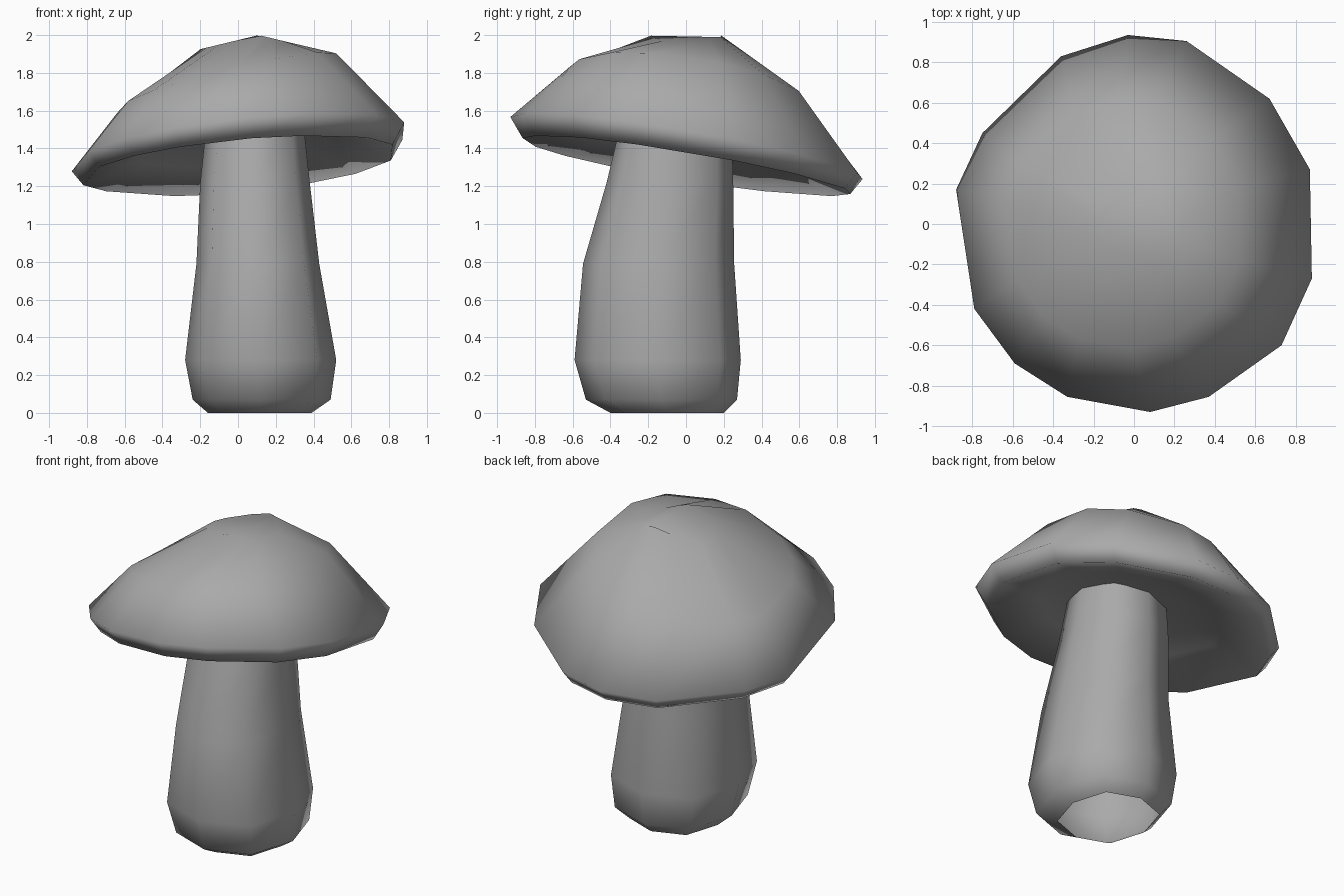
import bpy, bmesh
from math import sin, cos, tau

cube = bpy.data.objects.get("Cube")
if cube:
    bpy.data.objects.remove(cube, do_unlink=True)

grey = bpy.data.materials.new("plain_grey")
grey.use_nodes = True
grey.diffuse_color = (0.4, 0.4, 0.4, 1)
grey.node_tree.nodes["Principled BSDF"].inputs["Base Color"].default_value = (0.4, 0.4, 0.4, 1)


def loft(name, rings, closed):
    """Skin a stack of point rings, closing both ends if asked."""
    bm = bmesh.new()
    loops = [[bm.verts.new(p) for p in ring] for ring in rings]
    n = len(loops[0])
    for low, high in zip(loops, loops[1:]):
        for i in range(n):
            j = (i + 1) % n
            bm.faces.new((low[i], low[j], high[j], high[i]))
    if closed:
        bm.faces.new(loops[0][::-1])
        bm.faces.new(loops[-1])
    for f in bm.faces:
        f.smooth = True
    mesh = bpy.data.meshes.new(name)
    bm.to_mesh(mesh)
    bm.free()
    mesh.materials.append(grey)
    obj = bpy.data.objects.new(name, mesh)
    bpy.context.collection.objects.link(obj)


def octagon(z, x0, x1, y0, y1):
    """Eight-sided ring filling the given extents, slightly squared."""
    pts = []
    for i in range(8):
        swell = 1.06 if i % 2 else 1
        pts.append(((x0 + x1) / 2 + (x1 - x0) / 2 * swell * cos(tau * i / 8),
                    (y0 + y1) / 2 + (y1 - y0) / 2 * swell * sin(tau * i / 8), z))
    return pts


# Stem: a hollow tube; height, left and right x, front and back y of each ring
stem_rings = [
    (0.00, -0.16, 0.39, -0.40, 0.20),
    (0.07, -0.24, 0.49, -0.53, 0.27),
    (0.28, -0.28, 0.52, -0.59, 0.29),
    (0.79, -0.22, 0.43, -0.545, 0.255),
    (1.22, -0.20, 0.38, -0.42, 0.25),
    (1.60, -0.16, 0.34, -0.33, 0.24),
]
loft("stem", [octagon(*r) for r in stem_rings], closed=False)

# Cap: uneven rim outline, repeated at different scales and tilts
rim = [(0.88, -0.27), (0.87, 0.27), (0.67, 0.62), (0.26, 0.905), (-0.03, 0.935),
       (-0.36, 0.83), (-0.75, 0.45), (-0.88, 0.17), (-0.79, -0.42), (-0.59, -0.69),
       (-0.33, -0.855), (0.08, -0.93), (0.37, -0.855), (0.73, -0.60)]


def cap_ring(scale, shift, height, tilt_x, tilt_y):
    pts = [(x * scale + shift, y * scale) for x, y in rim]
    return [(x, y, height + tilt_x * x + tilt_y * y) for x, y in pts]


# Crown: a short ridge that falls away to either side
crown = []
for x, y in rim:
    side = x * (0.17 if x > 0 else 0.35)
    crown.append((0.11 + side, y * 0.2, 2.0 - 0.24 * abs(side)))

loft("cap", [
    cap_ring(0.30, 0.03, 1.44, 0.09, -0.17),
    cap_ring(0.60, 0.00, 1.40, 0.09, -0.17),
    cap_ring(0.93, 0.00, 1.305, 0.09, -0.165),
    cap_ring(1.00, 0.00, 1.40, 0.105, -0.17),
    cap_ring(0.66, -0.06, 1.755, 0.24, -0.13),
    crown,
], closed=True)
